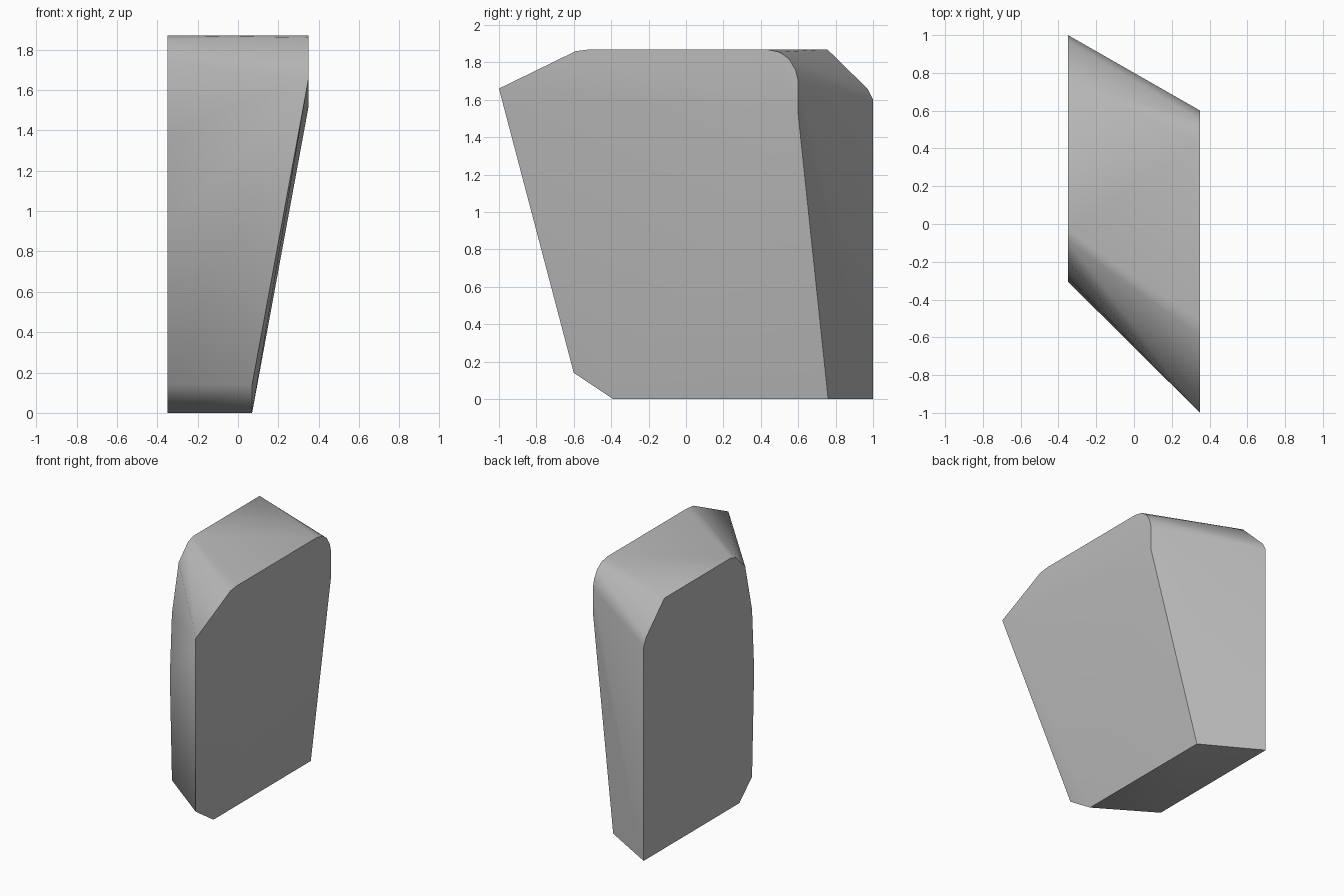
import bpy, bmesh, math

cube = bpy.data.objects.get("Cube")
if cube:
    bpy.data.objects.remove(cube, do_unlink=True)

# Plain grey surface
grey = bpy.data.materials.new("plain grey")
grey.use_nodes = True
colour = (0.5, 0.5, 0.5, 1)
grey.diffuse_color = colour
grey.node_tree.nodes["Principled BSDF"].inputs["Base Color"].default_value = colour

# Side outlines as (y, z): the flat side, and the leaning side above and at its foot
flat_side = [(1, 0), (1, 1.6), (0.97, 1.66), (0.755, 1.87), (-0.03, 1.87),
             (-0.09, 1.85), (-0.2, 1.74), (-0.28, 1.39), (-0.305, 0.93),
             (-0.28, 0.14), (-0.13, 0)]
lean_top = [(0.6, 1.52), (0.6, 1.7), (0.585, 1.76), (0.55, 1.82), (0.5, 1.855),
            (0.43, 1.87), (-0.51, 1.87), (-0.59, 1.86), (-1, 1.66)]
lean_foot = [(-0.6, 0.14), (-0.39, 0), (0.76, 0)]

# Wedge block: convex skin around the three outlines
bm = bmesh.new()
for x, outline in ((-0.35, flat_side), (0.35, lean_top), (0.07, lean_foot)):
    for y, z in outline:
        bm.verts.new((x, y, z))
bmesh.ops.convex_hull(bm, input=bm.verts)
bmesh.ops.dissolve_limit(bm, angle_limit=math.radians(0.8),
                         verts=bm.verts, edges=bm.edges)
bmesh.ops.recalc_face_normals(bm, faces=bm.faces)
mesh = bpy.data.meshes.new("wedge_block")
bm.to_mesh(mesh)
bm.free()
mesh.materials.append(grey)

block = bpy.data.objects.new("wedge_block", mesh)
bpy.context.collection.objects.link(block)
bpy.ops.object.select_all(action="DESELECT")
block.select_set(True)
bpy.context.view_layer.objects.active = block
bpy.ops.object.shade_smooth_by_angle(angle=math.radians(40))
